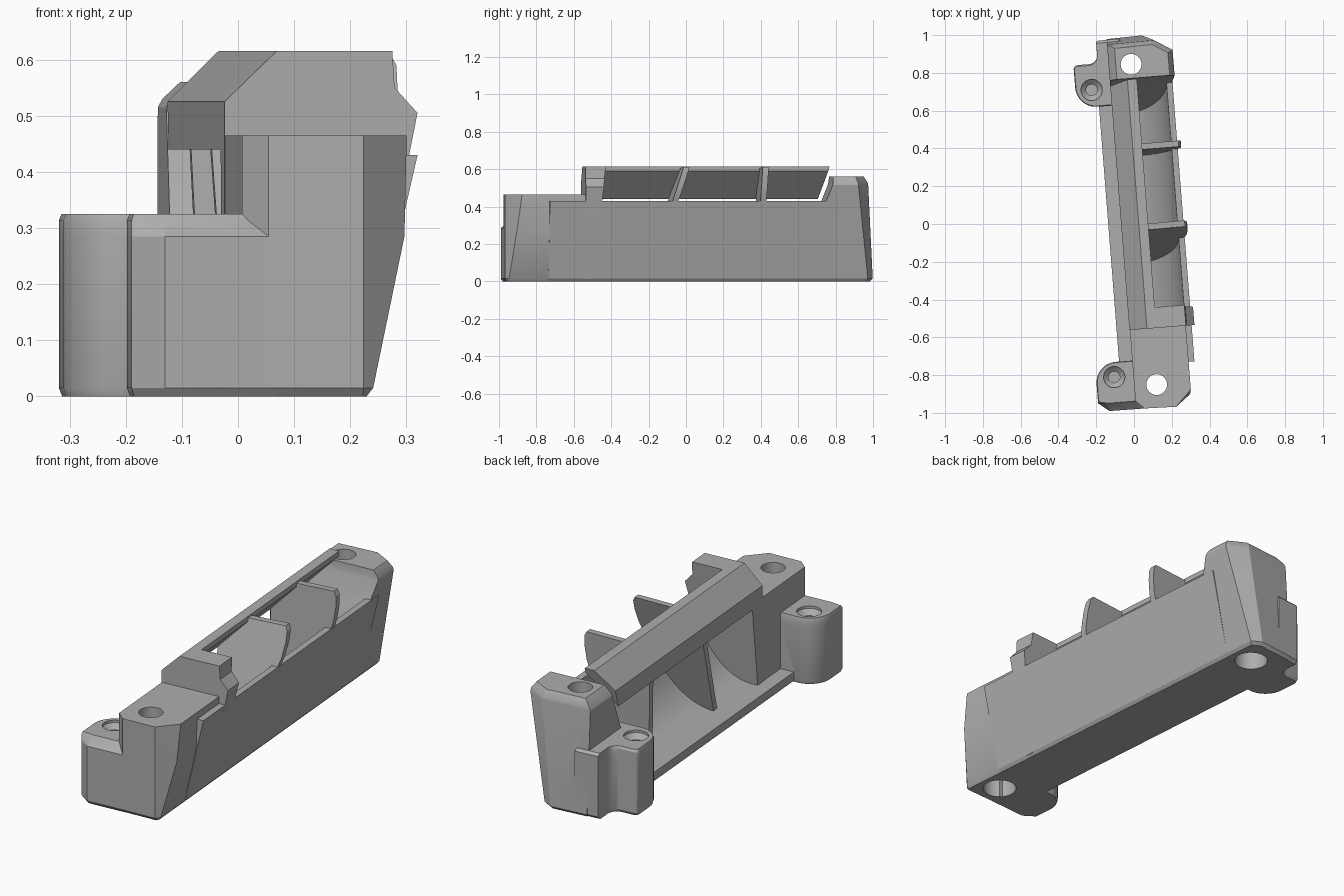
import bpy, bmesh
from math import cos, sin, pi, radians
from mathutils import Matrix

cube = bpy.data.objects.get("Cube")
if cube:
    bpy.data.objects.remove(cube)

grey = bpy.data.materials.new("light_grey")
grey.use_nodes = True
colour = (0.42, 0.42, 0.42, 1)
grey.diffuse_color = colour
grey.node_tree.nodes["Principled BSDF"].inputs["Base Color"].default_value = colour


def loft(name, rings):
    """Solid skinned through closed rings of equal length."""
    bm = bmesh.new()
    loops = [[bm.verts.new(p) for p in ring] for ring in rings]
    n = len(loops[0])
    for a, b in zip(loops, loops[1:]):
        for i in range(n):
            bm.faces.new((a[i], a[(i + 1) % n], b[(i + 1) % n], b[i]))
    bm.faces.new(loops[0])
    bm.faces.new(loops[-1])
    bmesh.ops.recalc_face_normals(bm, faces=bm.faces)
    mesh = bpy.data.meshes.new(name)
    bm.to_mesh(mesh)
    bm.free()
    ob = bpy.data.objects.new(name, mesh)
    bpy.context.collection.objects.link(ob)
    mesh.materials.append(grey)
    return ob


def extrude(name, profile, y0, y1, lean0=0.0, lean1=0.0, pivot=0.6):
    """Cross-section in x and z drawn along y, with leaning end faces."""
    return loft(name, [[(x, y + lean * (z - pivot), z) for x, z in profile]
                       for y, lean in ((y0, lean0), (y1, lean1))])


def arc(cx, cy, rx, ry, start, end, steps=10):
    angles = [radians(start + (end - start) * i / steps) for i in range(steps + 1)]
    return [(cx + rx * cos(a), cy + ry * sin(a)) for a in angles]


def lug(name, outline, centre, front_limit):
    """Screw lug with softened bottom and top rims."""
    def ring(z, scale, limit=-2):
        return [(centre[0] + (x - centre[0]) * scale,
                 max(limit, centre[1] + (y - centre[1]) * scale), z) for x, y in outline]
    return loft(name, [ring(0, 0.94), ring(0.015, 1), ring(0.285, 1), ring(0.313, 1, front_limit - 0.01),
                       ring(0.325, 0.95, front_limit)])


def turned(name, centre, steps, sides=40):
    """Round cutter from (radius, height) steps."""
    return loft(name, [[(centre[0] + r * cos(2 * pi * i / sides),
                         centre[1] + r * sin(2 * pi * i / sides), z) for i in range(sides)]
                       for r, z in steps])


def combine(target, other, operation):
    mod = target.modifiers.new("combine", "BOOLEAN")
    mod.operation = operation
    mod.solver = "EXACT"
    mod.object = other
    bpy.context.view_layer.objects.active = target
    bpy.ops.object.modifier_apply(modifier=mod.name)
    bpy.data.objects.remove(other)


# Curved scoop wall with the floor strip
scoop = arc(-0.04, 0.43, 0.27, 0.38, -90, 0, 20)
body = extrude("bracket", [(-0.128, 0), (-0.136, 0.015), (-0.136, 0.05)] + scoop
               + [(0.262, 0.43), (0.167, 0.015), (0.155, 0)], -0.75, 0.8)
parts = []

# Sloping top beam
parts.append(extrude("beam", [(-0.068, 0.44), (-0.068, 0.525), (0.025, 0.615), (0.075, 0.615),
                              (0.075, 0.59)], -0.5, 0.76, 0, 0.3))

# Bridge with side tab at the front end of the opening
parts.append(extrude("bridge", [(-0.068, 0.01), (-0.068, 0.525), (0.025, 0.615), (0.232, 0.615),
                                (0.236, 0.55), (0.277, 0.505), (0.261, 0.425), (0.166, 0.012)],
                     -0.558, -0.45, 0, 0.12))

# Leaning ribs across the opening
rib = [(-0.035, 0.04), (-0.055, 0.46), (0.03, 0.605), (0.268, 0.612), (0.28, 0.59), (0.281, 0.54),
       (0.272, 0.47), (0.25, 0.4), (0.17, 0.06)]
for y, lean in ((-0.022, 0.32), (0.405, 0.06)):
    parts.append(extrude("rib", rib, y - 0.016, y + 0.016, lean, lean))

# Front mounting block, flaring upward on its outer side
def front_ring(z, right, cut, inset=0.0):
    return [(-0.066 + inset, -0.52, z), (-0.066 + inset, -0.935, z), (-0.022, -0.978 + inset, z),
            (0.147, -0.982 + inset, z), (right, -0.982 + cut + inset, z), (right, -0.52, z)]

parts.append(loft("front_block", [front_ring(0, 0.155, 0.015, 0.012), front_ring(0.015, 0.166, 0.02),
                                  front_ring(0.285, 0.225, 0.06), front_ring(0.465, 0.231, 0.085)]))

# Back mounting block with leaning faces
def back_ring(z, left, right, front, back, cut):
    return [(left, front, z), (left, back - 0.005, z), (right - cut * 1.6, back, z),
            (right, back - cut, z), (right, front, z)]

parts.append(loft("back_block", [back_ring(0, -0.06, 0.155, 0.56, 0.978, 0.025),
                                 back_ring(0.015, -0.068, 0.167, 0.566, 0.992, 0.03),
                                 back_ring(0.515, -0.068, 0.276, 0.765, 0.963, 0.06),
                                 back_ring(0.53, -0.06, 0.272, 0.768, 0.96, 0.06),
                                 back_ring(0.56, -0.03, 0.25, 0.77, 0.94, 0.05)]))

# Screw lugs
front_screw, back_screw = (-0.168, -0.8), (-0.168, 0.725)
parts.append(lug("front_lug", [(-0.264, -0.932), (-0.207, -0.977), (0, -0.978), (0, -0.72)]
                 + arc(-0.154, -0.83, 0.11, 0.11, 90, 180), front_screw, -0.935))
parts.append(lug("back_lug", [(0, 0.984), (-0.122, 0.982)] + arc(-0.172, 0.912, 0.05, 0.05, 0, -90, 6)
                 + arc(-0.234, 0.842, 0.02, 0.02, 90, 180, 4)
                 + arc(-0.144, 0.744, 0.11, 0.11, 180, 270) + [(0, 0.634)], back_screw, -2))

for part in parts:
    combine(body, part, "UNION")

# Bolt holes, wider below, and countersunk screw holes
for centre in ((0.053, -0.857), (0.051, 0.844)):
    combine(body, turned("bolt_cutter", centre, [(0.078, -0.1), (0.078, 0.25), (0.055, 0.25),
                                                 (0.055, 0.7)]), "DIFFERENCE")
for centre in (front_screw, back_screw):
    combine(body, turned("screw_cutter", centre, [(0.03, 0.1), (0.03, 0.29), (0.056, 0.313),
                                                  (0.056, 0.4)]), "DIFFERENCE")

# Final turn of the whole bracket about the vertical
body.data.transform(Matrix.Rotation(radians(4.5), 4, "Z"))
bpy.ops.object.select_all(action="DESELECT")
body.select_set(True)
bpy.context.view_layer.objects.active = body
bpy.ops.object.shade_smooth_by_angle(angle=radians(25))
